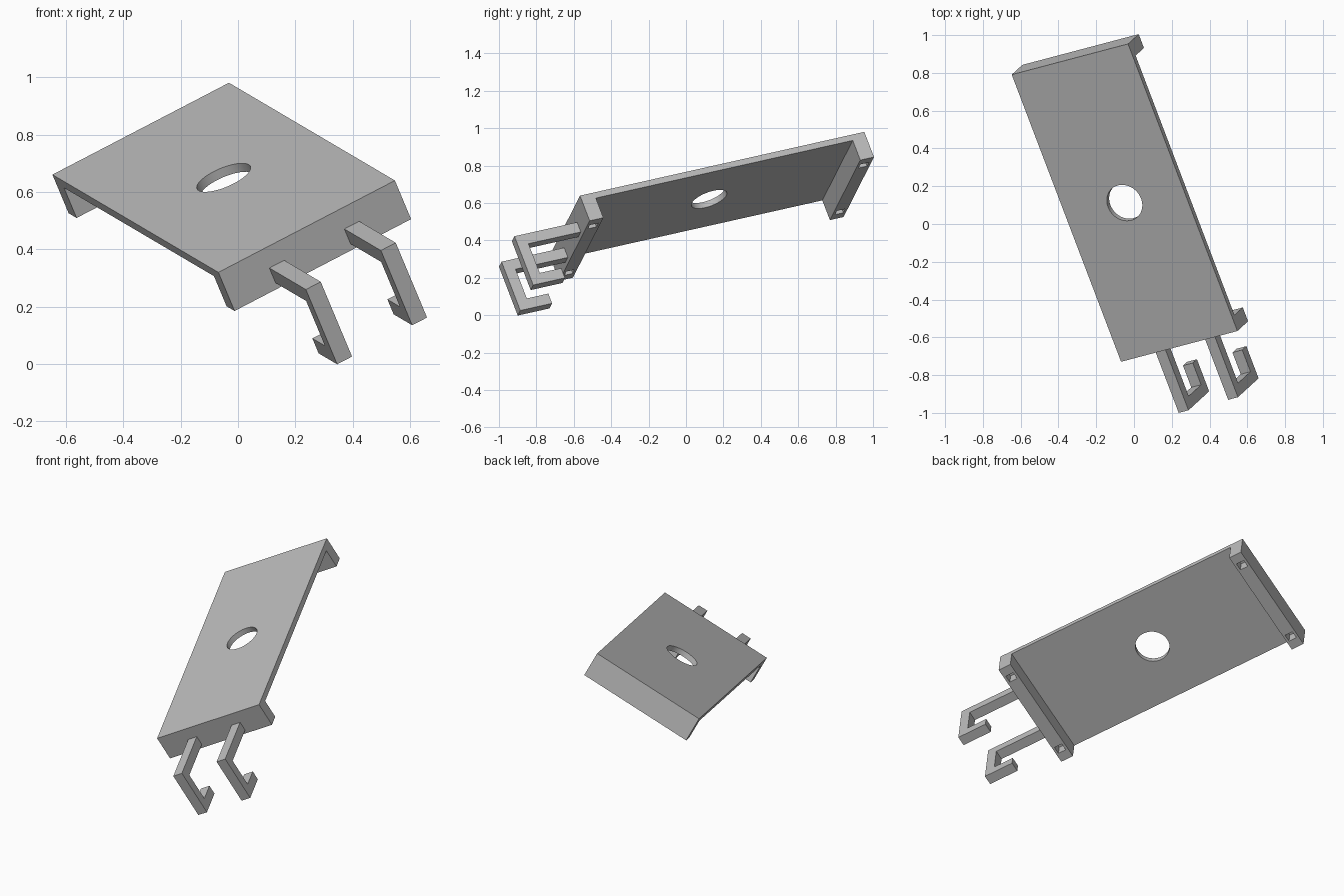
import bpy, bmesh
from mathutils import Matrix, Vector

default = bpy.data.objects.get("Cube")
if default:
    bpy.data.objects.remove(default, do_unlink=True)

grey = bpy.data.materials.new("plain_grey")
grey.use_nodes = True
colour = (0.5, 0.5, 0.5, 1)
grey.diffuse_color = colour
grey.node_tree.nodes["Principled BSDF"].inputs["Base Color"].default_value = colour

# Tilted frame of the bracket: across, back and up axes, origin at the plate's top centre
across = Vector((0.863, 0.228, 0.449)).normalized()
back = Vector((-0.349, 0.915, 0.205))
up = across.cross(back).normalized()
back = up.cross(across)
FRAME = Matrix.Translation((-0.05, 0.112, 0.65)) @ Matrix((across, back, up)).transposed().to_4x4()

WIDTH, HALF, DEPTH = 0.713, 0.831, 0.155
SHEET, LIP = 0.034, 0.08


def finish(name, bm):
    bmesh.ops.recalc_face_normals(bm, faces=bm.faces)
    mesh = bpy.data.meshes.new(name)
    bm.to_mesh(mesh)
    bm.free()
    mesh.materials.append(grey)
    obj = bpy.data.objects.new(name, mesh)
    bpy.context.collection.objects.link(obj)
    obj.matrix_world = FRAME
    return obj


def extrude_profile(name, points, x0, x1):
    """Extrude a side profile (y, z) across the bracket."""
    bm = bmesh.new()
    face = bm.faces.new([bm.verts.new((x0, y, z)) for y, z in points])
    new = bmesh.ops.extrude_face_region(bm, geom=[face])["geom"]
    verts = [v for v in new if isinstance(v, bmesh.types.BMVert)]
    bmesh.ops.translate(bm, verts=verts, vec=(x1 - x0, 0, 0))
    return finish(name, bm)


# Plate with a lip turned down at each end
inner = HALF - LIP
body = extrude_profile("plate", [
    (-HALF, 0), (HALF, 0), (HALF, -DEPTH), (inner, -DEPTH),
    (inner, -SHEET), (-inner, -SHEET), (-inner, -DEPTH), (-HALF, -DEPTH),
], -WIDTH / 2, WIDTH / 2)

# Cutters: central round hole and a small pocket near each lip end
bm = bmesh.new()
bmesh.ops.create_cone(bm, cap_ends=True, segments=48, radius1=0.101, radius2=0.101, depth=0.2)
cutters = [finish("hole_cutter", bm)]
bm = bmesh.new()
for x in (-0.277, 0.277):
    for y in (-HALF + LIP / 2, HALF - LIP / 2):
        bmesh.ops.create_cube(bm, size=1, matrix=Matrix.Translation((x, y, -DEPTH))
                              @ Matrix.Diagonal((0.045, 0.05, 0.14, 1)))
cutters.append(finish("pocket_cutter", bm))

bpy.context.view_layer.objects.active = body
for cutter in cutters:
    cutter.hide_render = True
    mod = body.modifiers.new("cut", "BOOLEAN")
    mod.operation = "DIFFERENCE"
    mod.solver = "EXACT"
    mod.object = cutter
    bpy.ops.object.modifier_apply(modifier=mod.name)
    bpy.data.objects.remove(cutter, do_unlink=True)

bpy.ops.object.select_all(action="DESELECT")
body.select_set(True)
bpy.ops.object.shade_smooth_by_angle()

# Two square-section hooks reaching forward, down and back
BAR, root, tip = 0.06, -HALF + 0.02, -HALF - 0.366
top, low = -0.073, -0.373
hook_end = tip + 0.186
for name, x in (("right_hook", -0.1815), ("left_hook", 0.1215)):
    extrude_profile(name, [
        (root, top), (tip, top), (tip, low), (hook_end, low),
        (hook_end, low + BAR), (tip + BAR, low + BAR),
        (tip + BAR, top - BAR), (root, top - BAR),
    ], x, x + BAR)
